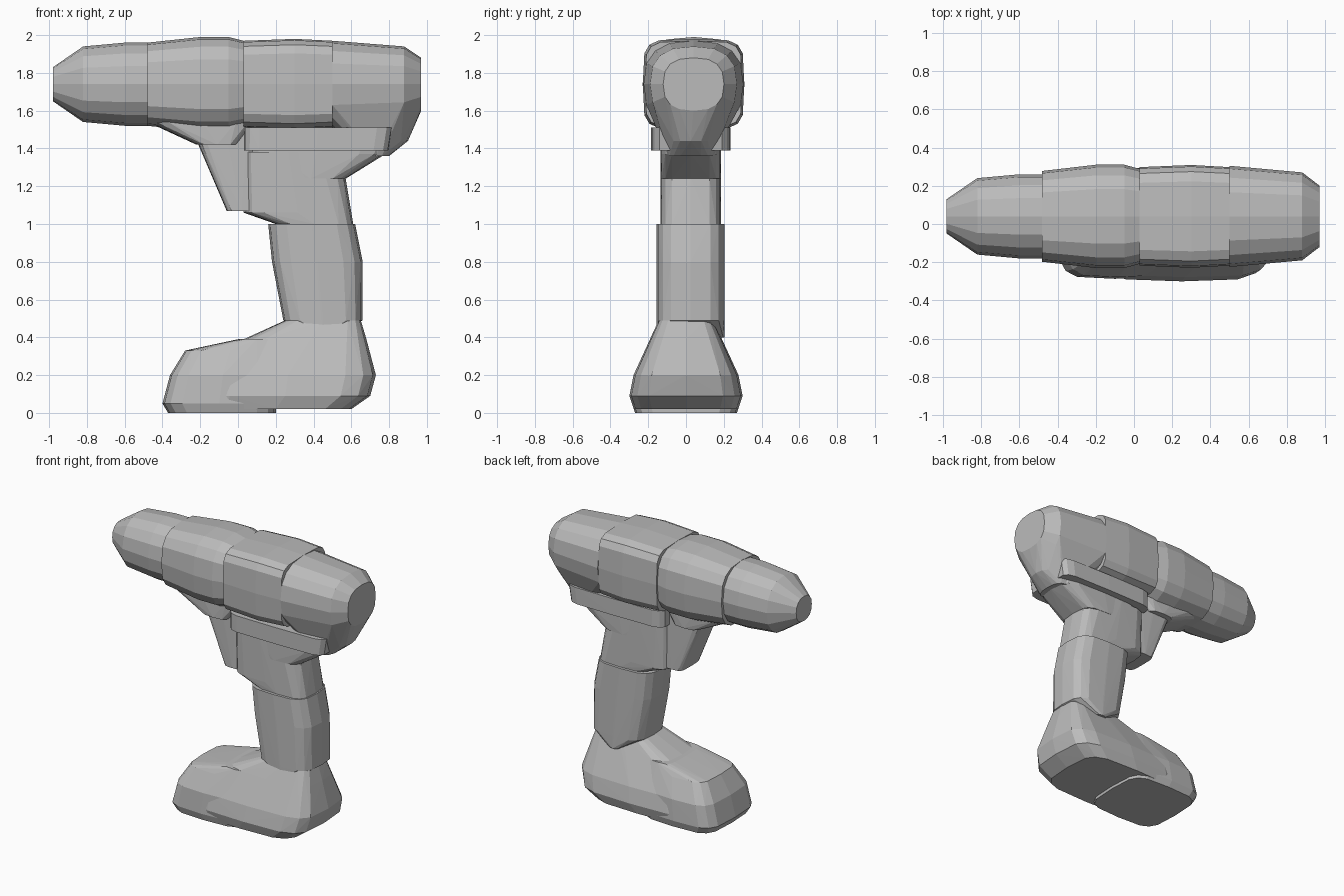
import bpy, bmesh, math
from mathutils import Vector

cube = bpy.data.objects.get("Cube")
if cube:
    bpy.data.objects.remove(cube, do_unlink=True)

# One plain colour for the whole tool
grey = bpy.data.materials.new("plain_grey")
grey.use_nodes = True
shade = (.5, .5, .5, 1)
grey.diffuse_color = shade
grey.node_tree.nodes["Principled BSDF"].inputs["Base Color"].default_value = shade

SIDES = 16
BARREL_Y, BARREL_Z = .04, 1.74
GRIP_Y = .025


def section(centre, across, up, roundness):
    """Rounded outline spanned by two half-size vectors; high roundness is boxier."""
    points = []
    for i in range(SIDES):
        angle = math.tau * i / SIDES
        c, s = math.cos(angle), math.sin(angle)
        u = math.copysign(abs(c) ** (2 / roundness), c)
        v = math.copysign(abs(s) ** (2 / roundness), s)
        points.append(Vector(centre) + u * Vector(across) + v * Vector(up))
    return points


def barrel(stations, widen, roundness):
    """Sections along the barrel axis, each station giving x and radius."""
    points = []
    for x, radius in stations:
        points += section((x, BARREL_Y, BARREL_Z), (0, radius * widen, 0),
                          (0, 0, radius), roundness)
    return points


def column(stations, half_width, roundness, y=GRIP_Y):
    """Level sections, each station giving height, front x and rear x."""
    points = []
    for z, front, rear in stations:
        half = half_width(z) if callable(half_width) else half_width
        points += section(((front + rear) / 2, y, z), ((rear - front) / 2, 0, 0),
                          (0, half, 0), roundness)
    return points


def shell(name, points):
    """Faceted convex casing wrapped around the section points."""
    bm = bmesh.new()
    for point in points:
        bm.verts.new(point)
    bmesh.ops.remove_doubles(bm, verts=bm.verts, dist=.002)
    bmesh.ops.convex_hull(bm, input=bm.verts)
    inside = [vert for vert in bm.verts if not vert.link_faces]
    bmesh.ops.delete(bm, geom=inside, context="VERTS")
    bmesh.ops.recalc_face_normals(bm, faces=bm.faces)
    mesh = bpy.data.meshes.new(name)
    bm.to_mesh(mesh)
    bm.free()
    mesh.materials.append(grey)
    casing = bpy.data.objects.new(name, mesh)
    bpy.context.collection.objects.link(casing)


def foot_width(z):
    """Half width of the foot: a slight tuck at the floor, then a taper upwards."""
    return min(.27 + z / 3, .3, .37 - z * .46)


# Barrel, from the chuck back to the rear cap
shell("chuck", barrel([(-.98, .09), (-.82, .2), (-.6, .22), (-.48, .22)],
                      widen=1, roundness=2.3))
shell("gearbox", barrel([(-.48, .22), (-.2, .25), (-.05, .25), (.03, .23)],
                        widen=1.08, roundness=3))
shell("motor_housing", barrel([(.03, .23), (.3, .24), (.5, .23)],
                              widen=1.12, roundness=5))
shell("rear_cap",
      barrel([(.5, .23), (.88, .2), (.97, .14)], widen=1.15, roundness=2.6)
      + column([(1.36, .66, .8), (1.44, .6, .9)], half_width=.12, roundness=2.5))

# Underside of the barrel
shell("nose_underside", column([(1.42, -.22, 0), (1.54, -.48, .1)],
                               half_width=.16, roundness=4))
shell("side_rail", column([(1.39, .03, .8), (1.51, .03, .82)],
                          half_width=.21, roundness=8))
shell("motor_neck", column([(1.24, .2, .57), (1.37, .05, .78), (1.5, .05, .82)],
                           half_width=.16, roundness=4))

# Trigger and handle
shell("trigger", column([(1.07, -.06, .1), (1.42, -.21, .1), (1.5, -.21, .1)],
                        half_width=.12, roundness=5))
shell("grip_top", column([(1, .2, .61), (1.06, .03, .6), (1.24, .03, .57), (1.38, .03, .5)],
                         half_width=.16, roundness=4))
shell("handle", column([(.4, .4, .5), (.49, .24, .66), (.8, .18, .66), (1, .16, .62)],
                       half_width=.18, roundness=3.5))

# Battery foot, low nose and tall heel
shell("foot_front", column([(0, -.37, .2), (.05, -.4, .2), (.2, -.36, .2),
                            (.33, -.28, .2), (.39, 0, .2)],
                           foot_width, roundness=4.5, y=0))
shell("foot_rear", column([(.02, -.2, .6), (.09, -.2, .7), (.2, -.2, .73),
                           (.39, .03, .68), (.49, .25, .65)],
                          foot_width, roundness=4.5, y=0))
